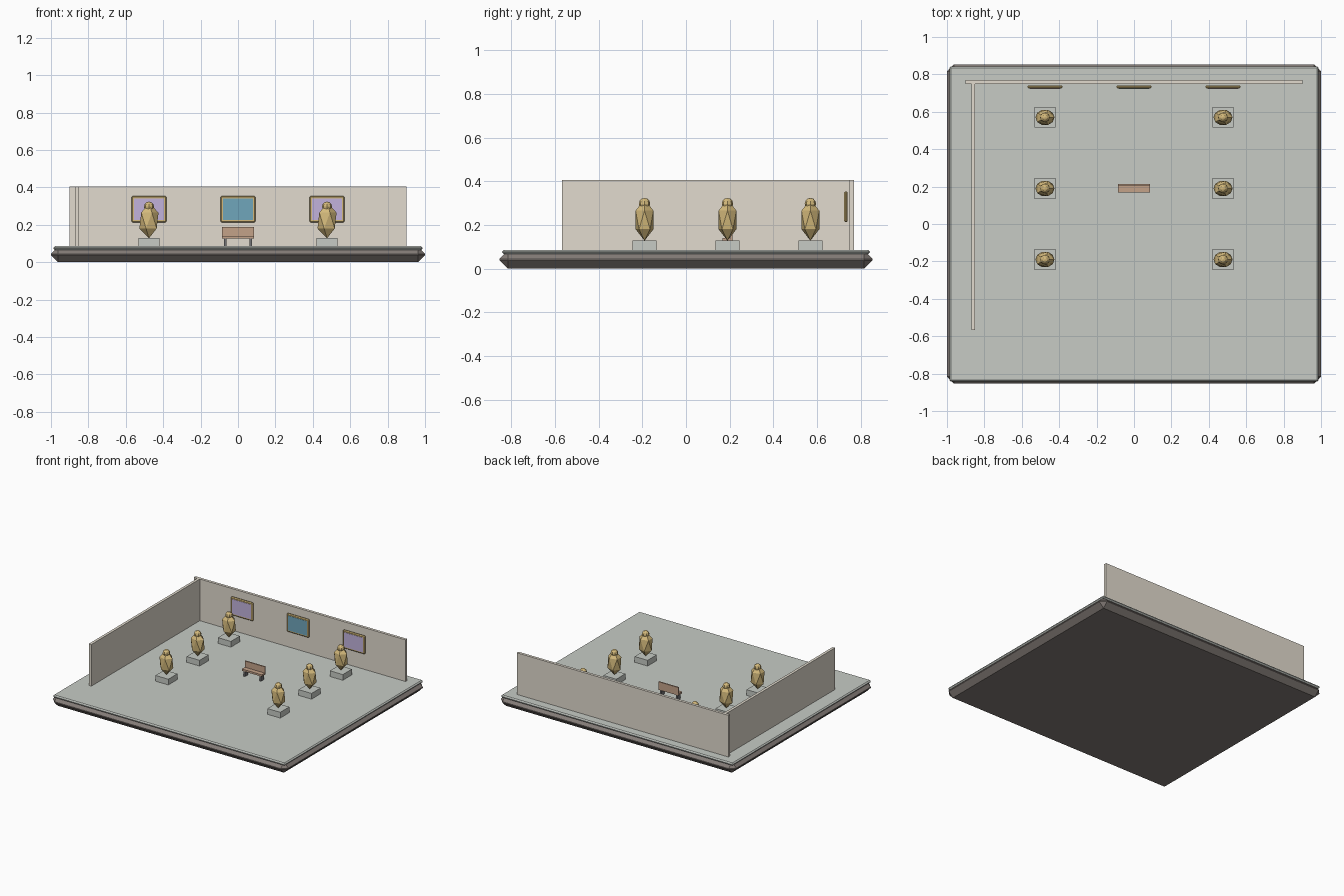
import bpy

if "Cube" in bpy.data.objects:
    bpy.data.objects.remove(bpy.data.objects["Cube"])

FLOOR = 0.086


def material(name, rgb):
    m = bpy.data.materials.new(name)
    m.diffuse_color = (*rgb, 1)
    m.use_nodes = True
    m.node_tree.nodes["Principled BSDF"].inputs["Base Color"].default_value = m.diffuse_color
    return m


DARK = material("dark_plinth", (0.23, 0.20, 0.185))
STONE = material("grey_stone", (0.57, 0.60, 0.56))
PLASTER = material("plaster", (0.76, 0.71, 0.62))
GOLD = material("bronze_gold", (0.66, 0.49, 0.20))
PURPLE = material("purple_canvas", (0.54, 0.45, 0.72))
BLUE = material("blue_canvas", (0.16, 0.38, 0.50))
WOOD = material("wood", (0.55, 0.36, 0.25))
IRON = material("iron", (0.17, 0.17, 0.18))


def box(name, lo, hi, mat, bevel=0):
    """Box between two corners, with an optional single chamfer."""
    bpy.ops.mesh.primitive_cube_add(size=1, location=[(a + b) / 2 for a, b in zip(lo, hi)])
    ob = bpy.context.object
    ob.name = name
    ob.scale = [b - a for a, b in zip(lo, hi)]
    bpy.ops.object.transform_apply(location=False, rotation=False, scale=True)
    ob.data.materials.append(mat)
    if bevel:
        mod = ob.modifiers.new("chamfer", 'BEVEL')
        mod.width = bevel
        mod.segments = 1
    return ob


def finish(name, scale, mat):
    ob = bpy.context.object
    ob.name = name
    ob.scale = scale
    ob.data.materials.append(mat)


# Chamfered plinth and floor slab
box("plinth", (-1, -0.854, 0), (1, 0.854, 0.083), DARK, 0.038)
box("floor_slab", (-0.987, -0.842, 0.066), (0.987, 0.842, FLOOR), STONE, 0.008)

# Two gallery walls
box("back_wall", (-0.9, 0.749, FLOOR - 0.002), (0.9, 0.77, 0.406), PLASTER)
box("left_wall", (-0.87, -0.568, FLOOR - 0.002), (-0.849, 0.75, 0.406), PLASTER)

# Framed pictures on the back wall
for i, (x, mat) in enumerate([(-0.476, PURPLE), (0, BLUE), (0.476, PURPLE)]):
    box(f"picture_frame_{i}", (x - 0.094, 0.725, 0.213), (x + 0.094, 0.741, 0.354), GOLD, 0.006)
    box(f"picture_canvas_{i}", (x - 0.081, 0.723, 0.227), (x + 0.081, 0.733, 0.340), mat)

# Statues on pedestals: two rows of three
for x in (-0.476, 0.476):
    for j, y in enumerate((-0.19, 0.19, 0.57)):
        tag = f"{'left' if x < 0 else 'right'}_{j}"
        box(f"pedestal_{tag}", (x - 0.055, y - 0.055, FLOOR - 0.002),
            (x + 0.055, y + 0.055, 0.13), STONE)
        bpy.ops.mesh.primitive_ico_sphere_add(subdivisions=1, radius=1, location=(x, y, 0.223))
        finish(f"statue_body_{tag}", (0.057, 0.048, 0.095), GOLD)
        bpy.ops.mesh.primitive_uv_sphere_add(segments=8, ring_count=6, radius=1,
                                             location=(x, y, 0.297))
        finish(f"statue_head_{tag}", (0.027, 0.026, 0.027), GOLD)

# Bench in the middle
box("bench_seat", (-0.085, 0.168, 0.127), (0.085, 0.213, 0.141), WOOD)
box("bench_back", (-0.085, 0.204, 0.141), (0.085, 0.214, 0.189), WOOD)
for side in (-1, 1):
    x = side * 0.068
    box(f"bench_leg_{'left' if side < 0 else 'right'}", (x - 0.006, 0.173, FLOOR - 0.002),
        (x + 0.006, 0.209, 0.128), IRON)
